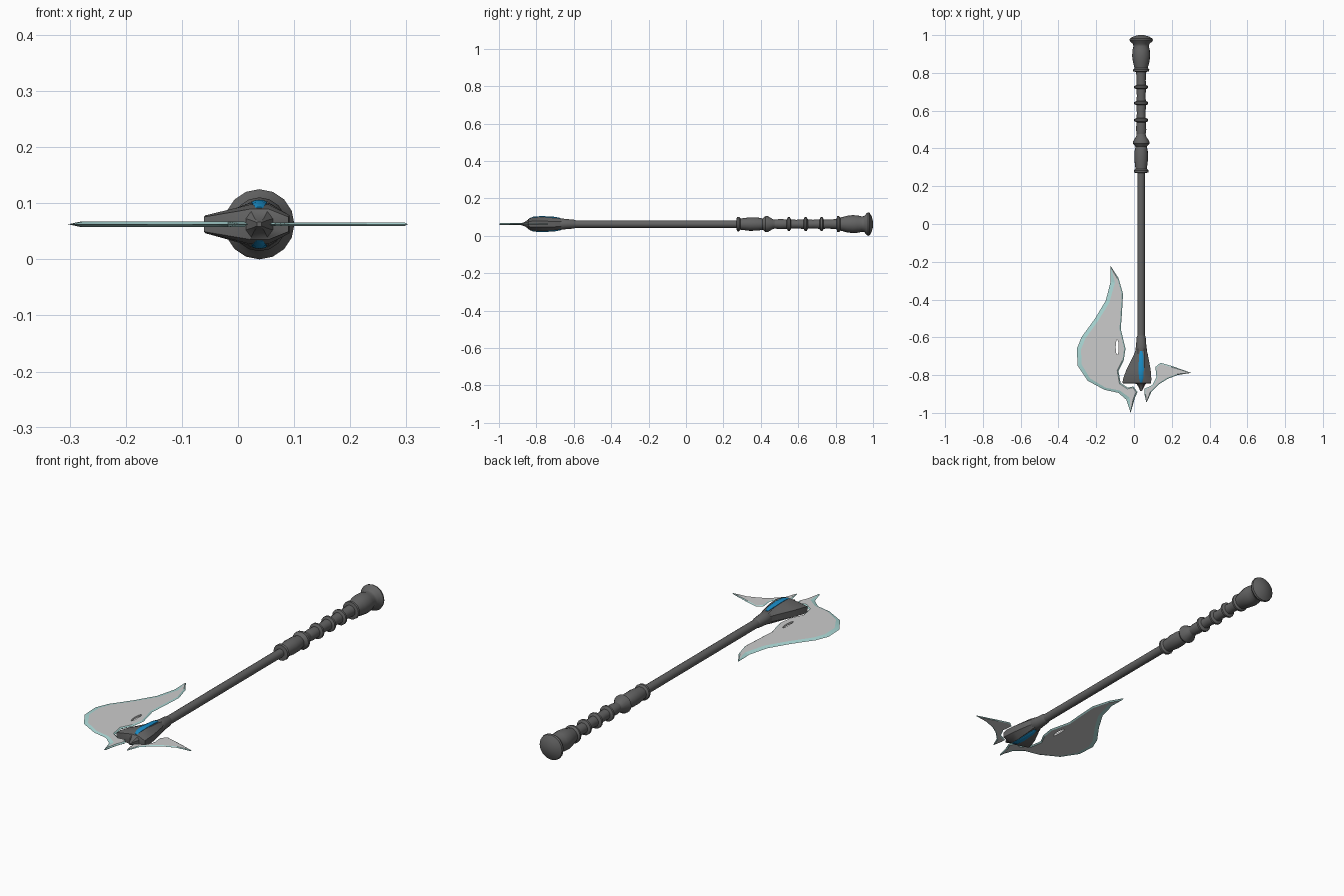
import bpy, bmesh, math
from mathutils import Vector

if "Cube" in bpy.data.objects:
    bpy.data.objects.remove(bpy.data.objects["Cube"])

X0, Z0 = 0.038, 0.0625   # axis of the handle


def material(name, rgb):
    m = bpy.data.materials.new(name)
    m.diffuse_color = (*rgb, 1)
    m.use_nodes = True
    m.node_tree.nodes["Principled BSDF"].inputs["Base Color"].default_value = m.diffuse_color
    return m


DARK = material("dark metal", (0.125, 0.125, 0.125))
STEEL = material("pale steel", (0.60, 0.60, 0.60))
EDGE = material("pale teal edge", (0.40, 0.68, 0.66))
BLUE = material("blue gem", (0.01, 0.27, 0.58))


def finish(bm, name, mats, angle):
    bmesh.ops.recalc_face_normals(bm, faces=bm.faces[:])
    me = bpy.data.meshes.new(name)
    bm.to_mesh(me)
    bm.free()
    ob = bpy.data.objects.new(name, me)
    bpy.context.collection.objects.link(ob)
    for m in mats:
        me.materials.append(m)
    bpy.ops.object.select_all(action='DESELECT')
    bpy.context.view_layer.objects.active = ob
    ob.select_set(True)
    bpy.ops.object.shade_smooth_by_angle(angle=math.radians(angle))
    return ob


def loft(name, rings, mat, angle=35):
    """Skin a list of equal-sized point rings and cap both ends."""
    bm = bmesh.new()
    loops = [[bm.verts.new(p) for p in ring] for ring in rings]
    n = len(loops[0])
    for a, b in zip(loops, loops[1:]):
        for i in range(n):
            j = (i + 1) % n
            bm.faces.new((a[i], a[j], b[j], b[i]))
    bm.faces.new(loops[0])
    bm.faces.new(loops[-1])
    return finish(bm, name, [mat], angle)


def turned(name, profile, sides=16):
    """Turn (y, radius) pairs about the handle axis."""
    turn = [2 * math.pi * i / sides for i in range(sides)]
    return loft(name, [[(X0 + r * math.cos(t), y, Z0 + r * math.sin(t)) for t in turn]
                       for y, r in profile], DARK, 40)


def blade(name, outline, half, rim, extra=0.0, slot=None):
    """Flat plate with a bevelled cutting edge and an optional slot."""
    bm = bmesh.new()
    pts = [Vector(p) for p in outline]
    n = len(pts)
    area = sum(pts[i - 1].cross(pts[i]) for i in range(n))
    s = 1 if area > 0 else -1
    inner = []
    for i, p in enumerate(pts):
        d = (p - pts[i - 1]).normalized() + (pts[(i + 1) % n] - p).normalized()
        inward = Vector((-d.y, d.x)).normalized() * s
        inner.append(p + inward * (rim + extra * max(0, inward.x)))

    mid = [bm.verts.new((p.x, p.y, Z0)) for p in pts]
    sides = []
    for z in (Z0 + half, Z0 - half):
        loop = [bm.verts.new((p.x, p.y, z)) for p in inner]
        hole = [bm.verts.new((x, y, z)) for x, y in slot or []]
        for i in range(n):
            j = (i + 1) % n
            bm.faces.new((mid[i], mid[j], loop[j], loop[i])).material_index = 1
        sides.append((loop, hole))
    # slot walls
    top, low = sides[0][1], sides[1][1]
    for i in range(len(top)):
        j = (i + 1) % len(top)
        bm.faces.new((top[i], top[j], low[j], low[i]))
    # flat cheeks
    for loops in sides:
        edges = [bm.edges.get((l[i - 1], l[i])) for l in loops for i in range(len(l))]
        bmesh.ops.triangle_fill(bm, use_beauty=True, edges=edges, normal=(0, 0, 1))
    return finish(bm, name, [STEEL, EDGE], 10)


# Handle parts
turned("shaft", [(0.29, 0.020), (-0.61, 0.020)])
turned("neck_collar", [(-0.59, 0.020), (-0.60, 0.024), (-0.64, 0.027),
                       (-0.67, 0.031), (-0.68, 0.027)])
turned("lower_grip", [(0.27, 0.020), (0.272, 0.038), (0.284, 0.039), (0.292, 0.030),
                      (0.34, 0.036), (0.385, 0.035), (0.41, 0.030), (0.425, 0.043),
                      (0.437, 0.043), (0.465, 0.026), (0.48, 0.023)])
turned("grip_core", [(0.47, 0.023), (0.50, 0.027), (0.54, 0.025), (0.59, 0.023),
                     (0.63, 0.026), (0.68, 0.023), (0.72, 0.026), (0.76, 0.024),
                     (0.82, 0.028)])
for i, y in enumerate((0.55, 0.64, 0.725)):
    turned(f"grip_ring_{i + 1}", [(y - 0.012, 0.024), (y - 0.005, 0.037),
                                  (y + 0.005, 0.037), (y + 0.012, 0.024)])
turned("pommel", [(0.805, 0.026), (0.808, 0.042), (0.818, 0.043), (0.826, 0.035),
                  (0.86, 0.044), (0.89, 0.048), (0.92, 0.046), (0.94, 0.041),
                  (0.953, 0.043), (0.966, 0.058), (0.974, 0.0625), (0.982, 0.060),
                  (0.993, 0.040), (1.0, 0.014)])


# Head socket: flared wedge ending in a short nose
def socket_ring(y, xl, xr, h, e):
    w = min(0.017, (xr - xl) * 0.3)
    up = [(xl, e), (X0 - w, h), (X0 + w, h), (xr, e)]
    return [(x, y, Z0 + z) for x, z in up] + [(x, y, Z0 - z) for x, z in reversed(up)]


loft("head_socket", [socket_ring(*r) for r in (
    (-0.66, 0.012, 0.064, 0.026, 0.013), (-0.69, 0.000, 0.073, 0.032, 0.014),
    (-0.77, -0.040, 0.088, 0.038, 0.016), (-0.82, -0.058, 0.092, 0.035, 0.016),
    (-0.843, -0.061, 0.090, 0.027, 0.013), (-0.846, 0.014, 0.062, 0.023, 0.010),
    (-0.864, 0.024, 0.052, 0.011, 0.007), (-0.885, 0.034, 0.042, 0.004, 0.003))],
    DARK, 25)

# Blue inlay showing above and below the socket
loft("gem_inlay", [[(X0 + a * w, y, Z0 + b * h)
                    for a, b in ((-1, .93), (-.5, 1), (.5, 1), (1, .93),
                                 (1, -.93), (.5, -1), (-.5, -1), (-1, -.93))]
                   for y, w, h in ((-0.672, 0.006, 0.033), (-0.70, 0.012, 0.039),
                                   (-0.77, 0.014, 0.043), (-0.815, 0.012, 0.040),
                                   (-0.838, 0.006, 0.031))], BLUE, 30)

# Large curved blade with a narrow slot
slot = [(-0.089 + 0.008 * math.cos(t), -0.653 + 0.041 * math.sin(t))
        for t in (2 * math.pi * i / 10 for i in range(10))]
blade("main_blade", [
    (-.124, -.222), (-.082, -.286), (-.058, -.37), (-.064, -.476), (-.070, -.556),
    (-.045, -.66), (-.055, -.725), (-.082, -.778), (-.071, -.841), (-.034, -.866),
    (-.003, -.860), (.018, -.889), (.003, -.926), (-.018, -1.0), (-.040, -.931),
    (-.082, -.894), (-.156, -.878), (-.245, -.83), (-.298, -.751), (-.303, -.661),
    (-.277, -.598), (-.208, -.503), (-.150, -.407), (-.124, -.307)],
    0.0048, 0.007, 0.016, slot)

# Small hooked blade on the other side
blade("rear_blade", [
    (.303, -.788), (.23, -.80), (.177, -.82), (.135, -.847), (.092, -.889),
    (.066, -.947), (.055, -.90), (.055, -.873), (.098, -.852), (.119, -.81),
    (.113, -.757), (.14, -.735), (.198, -.751)], 0.003, 0.006)
